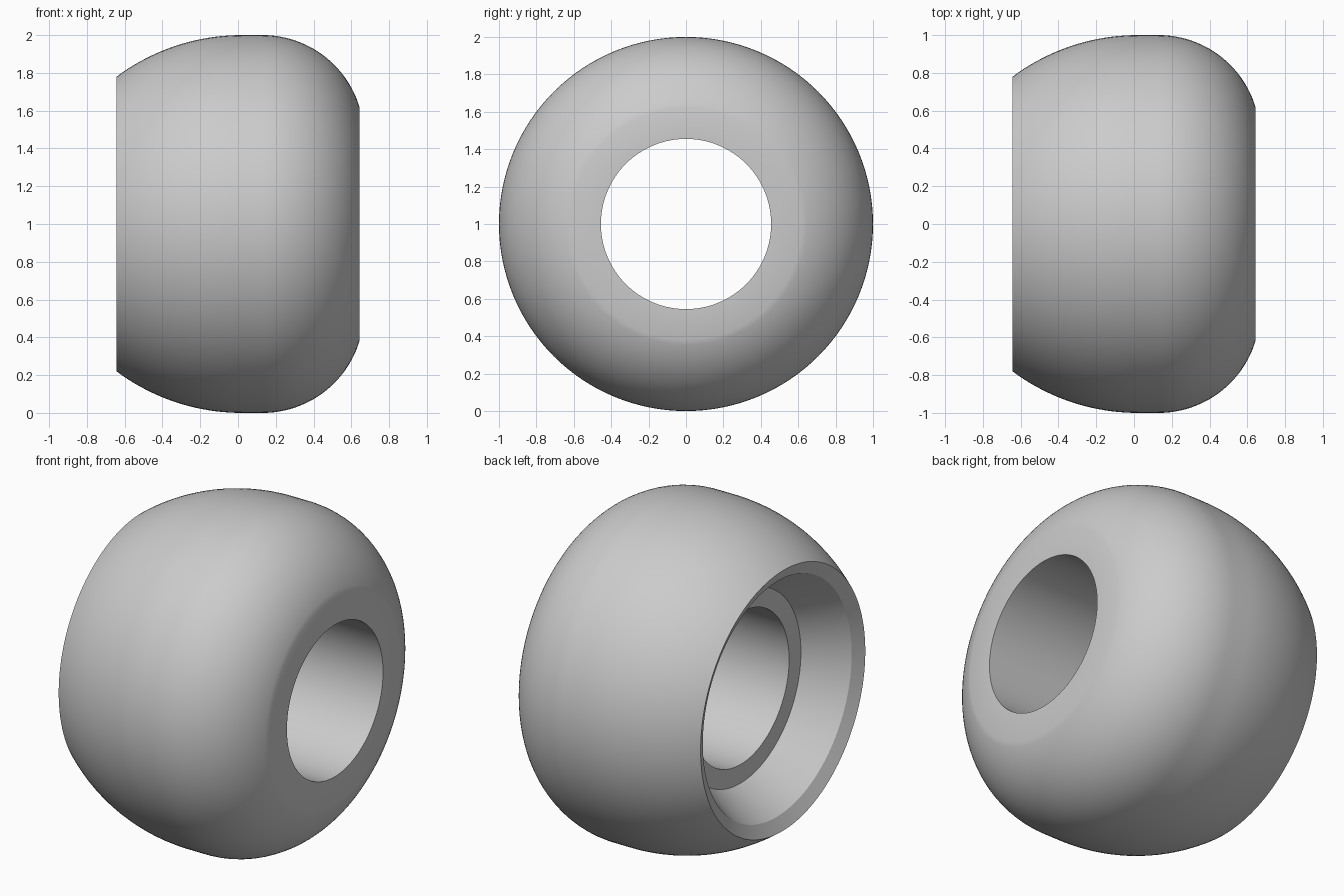
import bpy
import bmesh
from math import sin, cos, asin, radians, pi
from mathutils import Matrix, Vector

cube = bpy.data.objects.get("Cube")
if cube:
    bpy.data.objects.remove(cube, do_unlink=True)

SEGMENTS = 128
HALF_WIDTH = 0.643


def material(name, color):
    mat = bpy.data.materials.new(name)
    mat.use_nodes = True
    mat.diffuse_color = color
    mat.node_tree.nodes["Principled BSDF"].inputs["Base Color"].default_value = color
    return mat


def crown_arc(center_x, end_x, end_r, steps):
    """Arc that is level at radius 1 above center_x and ends at (end_x, end_r)."""
    run, drop = abs(end_x - center_x), 1 - end_r
    radius = (run * run + drop * drop) / (2 * drop)
    sweep = asin(run / radius)
    side = 1 if end_x > center_x else -1
    return [(center_x + side * radius * sin(sweep * i / steps),
             1 - radius + radius * cos(sweep * i / steps)) for i in range(steps + 1)]


# Closed cross-section as (x, radius): crown, flat face, bore, dished recess, rim
profile = crown_arc(0.02, -HALF_WIDTH, 0.78, 20)[::-1]
profile += crown_arc(0.13, HALF_WIDTH, 0.62, 24)
profile += [(HALF_WIDTH, 0.455), (-0.365, 0.455), (-0.365, 0.567), (-0.605, 0.705)]

# Revolve the section around the x axis
bm = bmesh.new()
rings = []
for s in range(SEGMENTS):
    turn = Matrix.Rotation(2 * pi * s / SEGMENTS, 3, "X")
    rings.append([bm.verts.new(turn @ Vector((x, 0, r))) for x, r in profile])
count = len(profile)
for s in range(SEGMENTS):
    a, b = rings[s], rings[(s + 1) % SEGMENTS]
    for i in range(count):
        j = (i + 1) % count
        bm.faces.new((a[i], a[j], b[j], b[i]))
bmesh.ops.recalc_face_normals(bm, faces=bm.faces)

mesh = bpy.data.meshes.new("wheel")
bm.to_mesh(mesh)
bm.free()
wheel = bpy.data.objects.new("wheel", mesh)
bpy.context.collection.objects.link(wheel)
wheel.location.z = 1
mesh.materials.append(material("light grey", (0.6, 0.6, 0.6, 1)))

# Smooth shading with crisp rim and bore edges
bpy.ops.object.select_all(action="DESELECT")
wheel.select_set(True)
bpy.context.view_layer.objects.active = wheel
bpy.ops.object.shade_smooth_by_angle(angle=radians(25))
